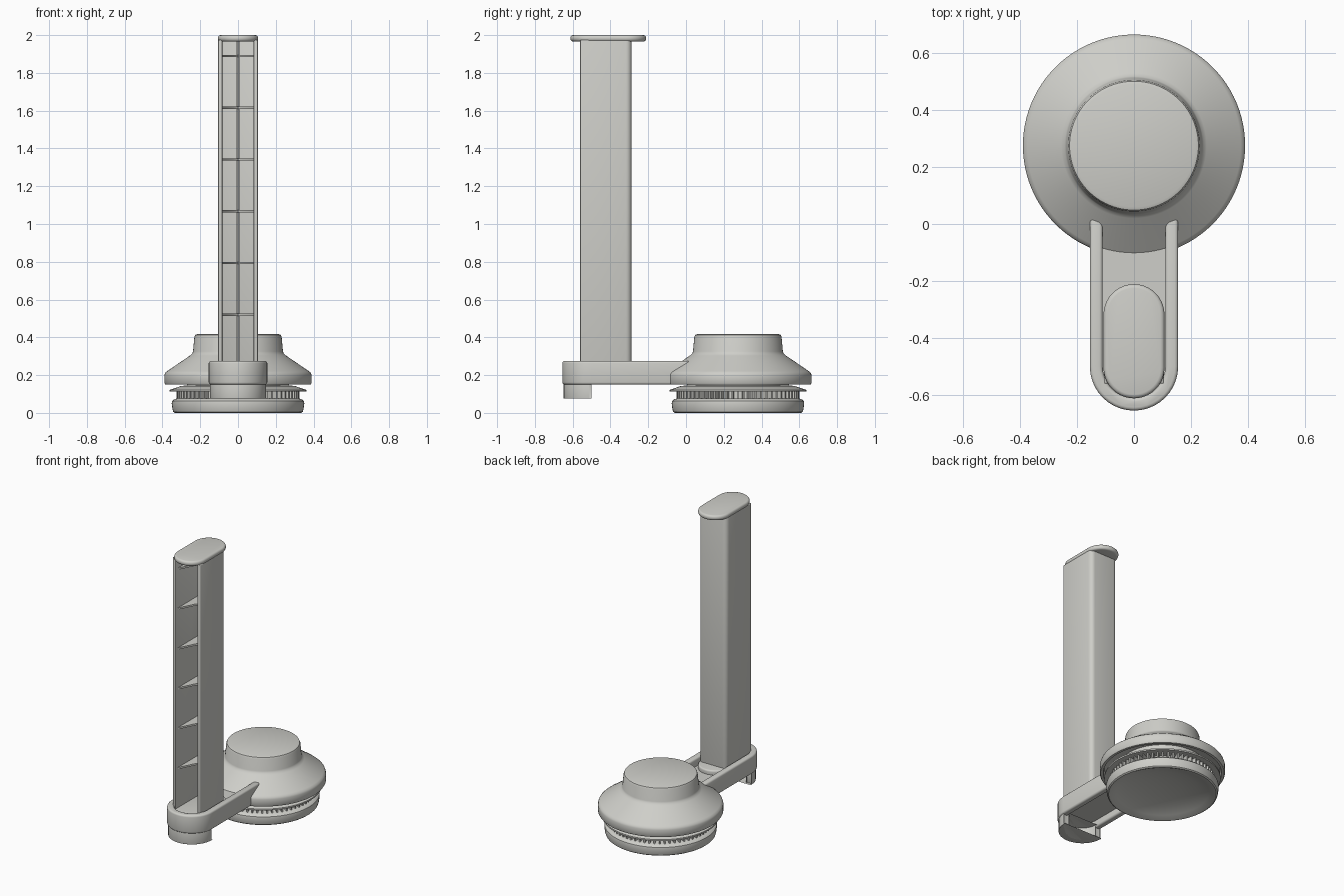
import bpy, bmesh
from math import pi, cos, sin
from mathutils import Matrix, Vector

cube = bpy.data.objects.get("Cube")
if cube:
    bpy.data.objects.remove(cube, do_unlink=True)

grey = bpy.data.materials.new("warm light grey")
grey.use_nodes = True
colour = (0.62, 0.62, 0.585, 1)
grey.diffuse_color = colour
for node in grey.node_tree.nodes:
    if node.type == 'BSDF_PRINCIPLED':
        node.inputs["Base Color"].default_value = colour

DISC_Y = 0.275      # centre of the round base
HOOK_Y = -0.5       # centre of the rounded front of the cradle


def finish(name, bm):
    bmesh.ops.recalc_face_normals(bm, faces=bm.faces[:])
    mesh = bpy.data.meshes.new(name)
    bm.to_mesh(mesh)
    bm.free()
    mesh.materials.append(grey)
    ob = bpy.data.objects.new(name, mesh)
    bpy.context.collection.objects.link(ob)
    bpy.ops.object.select_all(action='DESELECT')
    ob.select_set(True)
    bpy.context.view_layer.objects.active = ob
    bpy.ops.object.shade_smooth_by_angle(angle=0.6)
    return ob


def arc(cx, cy, r, a0, a1, steps=20):
    angles = [a0 + (a1 - a0) * i / steps for i in range(steps + 1)]
    return [(cx + r * cos(a), cy + r * sin(a)) for a in angles]


def prism(name, outline, z0, z1, bevel=0.0):
    """Extrude a plan outline upwards and round its sharp edges."""
    bm = bmesh.new()
    base = bm.faces.new([bm.verts.new((x, y, z0)) for x, y in outline])
    ext = bmesh.ops.extrude_face_region(bm, geom=[base], use_keep_orig=True)
    top = [v for v in ext["geom"] if isinstance(v, bmesh.types.BMVert)]
    bmesh.ops.translate(bm, verts=top, vec=(0, 0, z1 - z0))
    bmesh.ops.recalc_face_normals(bm, faces=bm.faces[:])
    if bevel:
        sharp = [e for e in bm.edges if e.calc_face_angle(0) > 0.7]
        bmesh.ops.bevel(bm, geom=sharp, offset=bevel, segments=3,
                        profile=0.5, affect='EDGES', clamp_overlap=True)
    return finish(name, bm)


def lathe(name, profile):
    """Turn an (r, z) profile about the axis of the round base."""
    bm = bmesh.new()
    verts = [bm.verts.new((r, DISC_Y, z)) for r, z in profile]
    edges = [bm.edges.new(pair) for pair in zip(verts, verts[1:])]
    bmesh.ops.spin(bm, geom=verts + edges, cent=(0, DISC_Y, 0), axis=(0, 0, 1),
                   angle=2 * pi, steps=96)
    bmesh.ops.remove_doubles(bm, verts=bm.verts[:], dist=0.0002)
    return finish(name, bm)


def stadium(r, y0, y1):
    return arc(0, y0, r, pi, 2 * pi) + arc(0, y1, r, 0, pi)


def u_outline(outer, inner, y_end):
    return ([(-outer, y_end)] + arc(0, HOOK_Y, outer, pi, 2 * pi)
            + [(outer, y_end), (inner, y_end)]
            + arc(0, HOOK_Y, inner, 2 * pi, pi) + [(-inner, y_end)])


# Round base: housing with neck and cone, hollow underneath
lathe("housing", [
    (0, 0.417), (0.215, 0.417), (0.226, 0.413), (0.231, 0.402), (0.238, 0.325),
    (0.243, 0.313), (0.255, 0.303), (0.375, 0.221), (0.386, 0.212), (0.39, 0.2),
    (0.39, 0.158), (0.385, 0.15), (0.368, 0.15), (0.36, 0.18), (0.28, 0.2), (0, 0.2)])
lathe("core", [(0, 0.21), (0.27, 0.21), (0.27, 0.07), (0, 0.07)])
lathe("flange", [(0.25, 0.146), (0.3, 0.143), (0.362, 0.122), (0.362, 0.112),
                 (0.3, 0.118), (0.25, 0.12), (0.25, 0.146)])
lathe("suction_foot", [
    (0, 0.055), (0.12, 0.05), (0.22, 0.035), (0.29, 0.016), (0.325, 0.001),
    (0.335, 0), (0.343, 0.006), (0.347, 0.02), (0.351, 0.05), (0.349, 0.062),
    (0.338, 0.072), (0.32, 0.077), (0, 0.08)])

# Ring of small teeth between the foot and the flange
bm = bmesh.new()
for i in range(64):
    spin = Matrix.Rotation(2 * pi * i / 64, 4, 'Z')
    place = Matrix.Translation((0, DISC_Y, 0)) @ spin @ Matrix.Translation((0.295, 0, 0.096))
    bmesh.ops.create_cube(bm, size=1, matrix=place @ Matrix.Diagonal((0.06, 0.009, 0.045, 1)))
finish("teeth", bm)

# Cradle: U-shaped arm, its floor and the half-round lip below
prism("cradle_arm", u_outline(0.155, 0.11, 0.02), 0.15, 0.275, 0.012)
floor = arc(0, HOOK_Y, 0.12, pi, 2 * pi) + [(0.12, 0.0), (-0.12, 0.0)]
prism("cradle_floor", floor, 0.195, 0.22)
prism("front_lip", u_outline(0.148, 0.105, -0.51), 0.075, 0.16, 0.008)

# Post foot and top cap share one rounded plan
prism("post_foot", stadium(0.107, -0.505, -0.318), 0.205, 0.25, 0.01)
prism("top_cap", stadium(0.107, -0.505, -0.318), 1.966, 2.0, 0.014)

# Post: channel open to the front
W, T, FRONT, BACK, R = 0.105, 0.022, -0.56, -0.288, 0.03
channel = ([(W, FRONT)] + arc(W - R, BACK - R, R, 0, pi / 2, 5)
           + arc(R - W, BACK - R, R, pi / 2, pi, 5)
           + [(-W, FRONT), (T - W, FRONT), (T - W, BACK - T),
              (W - T, BACK - T), (W - T, FRONT)])
prism("post", channel, 0.22, 1.975, 0.005)

# Central fin and notched cross ribs inside the channel
fin = [(-0.006, -0.38), (0.006, -0.38), (0.008, -0.3), (-0.008, -0.3)]
prism("centre_fin", fin, 0.23, 1.97)
notched = [(-0.09, -0.535), (-0.083, -0.535), (-0.025, -0.42), (0, -0.4),
           (0.025, -0.42), (0.083, -0.535), (0.09, -0.535), (0.09, -0.3), (-0.09, -0.3)]
for i in range(6):
    z = 0.52 + i * 0.274
    prism("cross_rib_%d" % (i + 1), notched, z - 0.006, z + 0.006)
